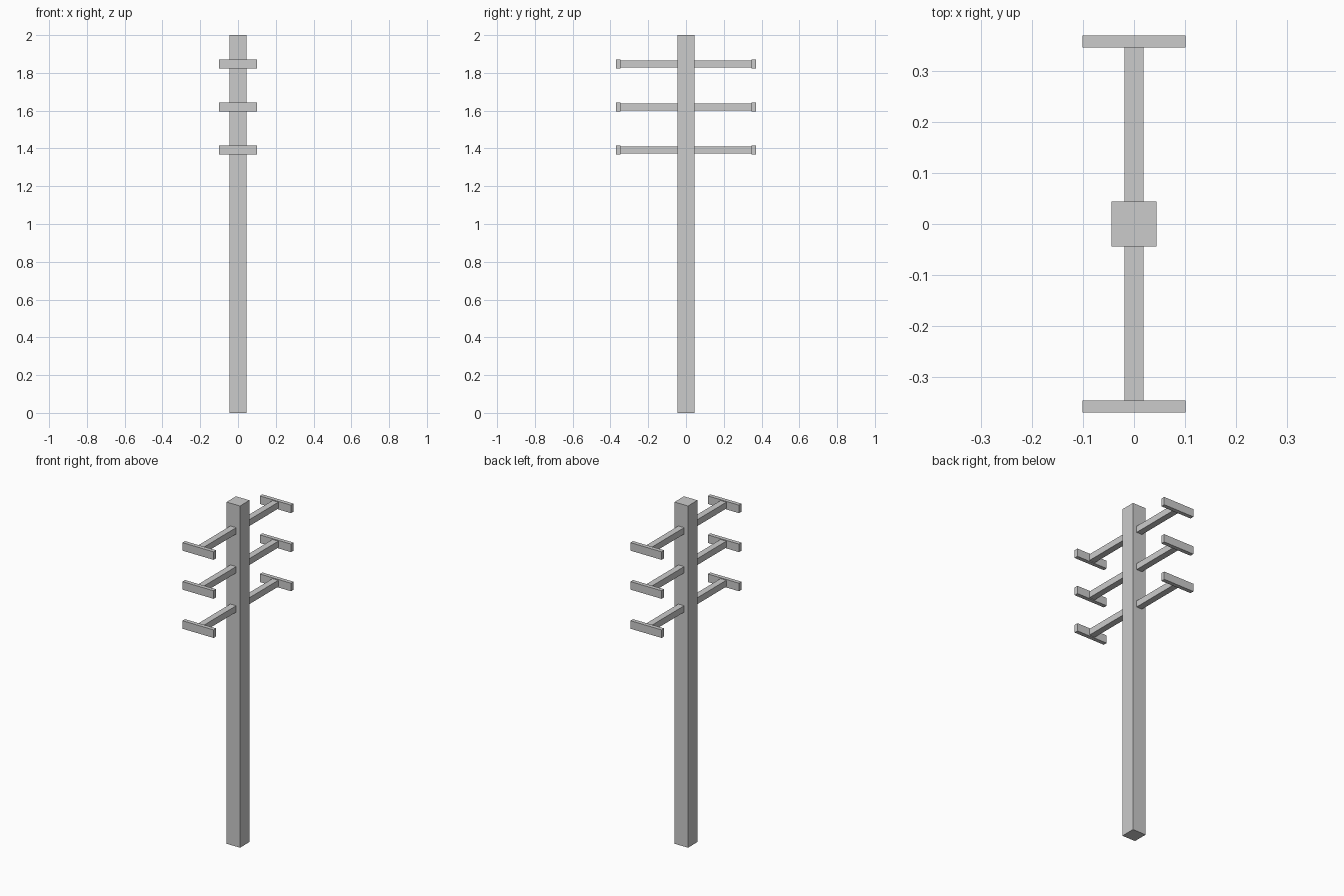
import bpy, bmesh

if "Cube" in bpy.data.objects:
    bpy.data.objects.remove(bpy.data.objects["Cube"])


def box(name, x, y, z):
    """Box spanning the given (min, max) ranges, origin at its centre."""
    size = [b - a for a, b in (x, y, z)]
    bm = bmesh.new()
    bmesh.ops.create_cube(bm, size=1)
    bmesh.ops.scale(bm, vec=size, verts=bm.verts)
    mesh = bpy.data.meshes.new(name)
    bm.to_mesh(mesh)
    bm.free()
    obj = bpy.data.objects.new(name, mesh)
    obj.location = [(a + b) / 2 for a, b in (x, y, z)]
    bpy.context.collection.objects.link(obj)
    return obj


POLE = 0.0437      # half width of the pole
ARM_END = 0.346    # where an arm meets its end bar
BAR_END = 0.3695   # outer face of the end bar

# Upright pole
box("pole", (-POLE, POLE), (-POLE, POLE), (0, 2))

# Three tiers of arms, front and back, each capped by an end bar
for tier, z in enumerate((1.391, 1.620, 1.848), 1):
    for side, s in (("front", -1), ("back", 1)):
        box(f"{side}_arm_{tier}", (-0.0187, 0.0187),
            sorted((s * POLE, s * ARM_END)), (z - 0.0187, z + 0.0187))
        box(f"{side}_end_bar_{tier}", (-0.101, 0.101),
            sorted((s * ARM_END, s * BAR_END)), (z - 0.0235, z + 0.0235))
